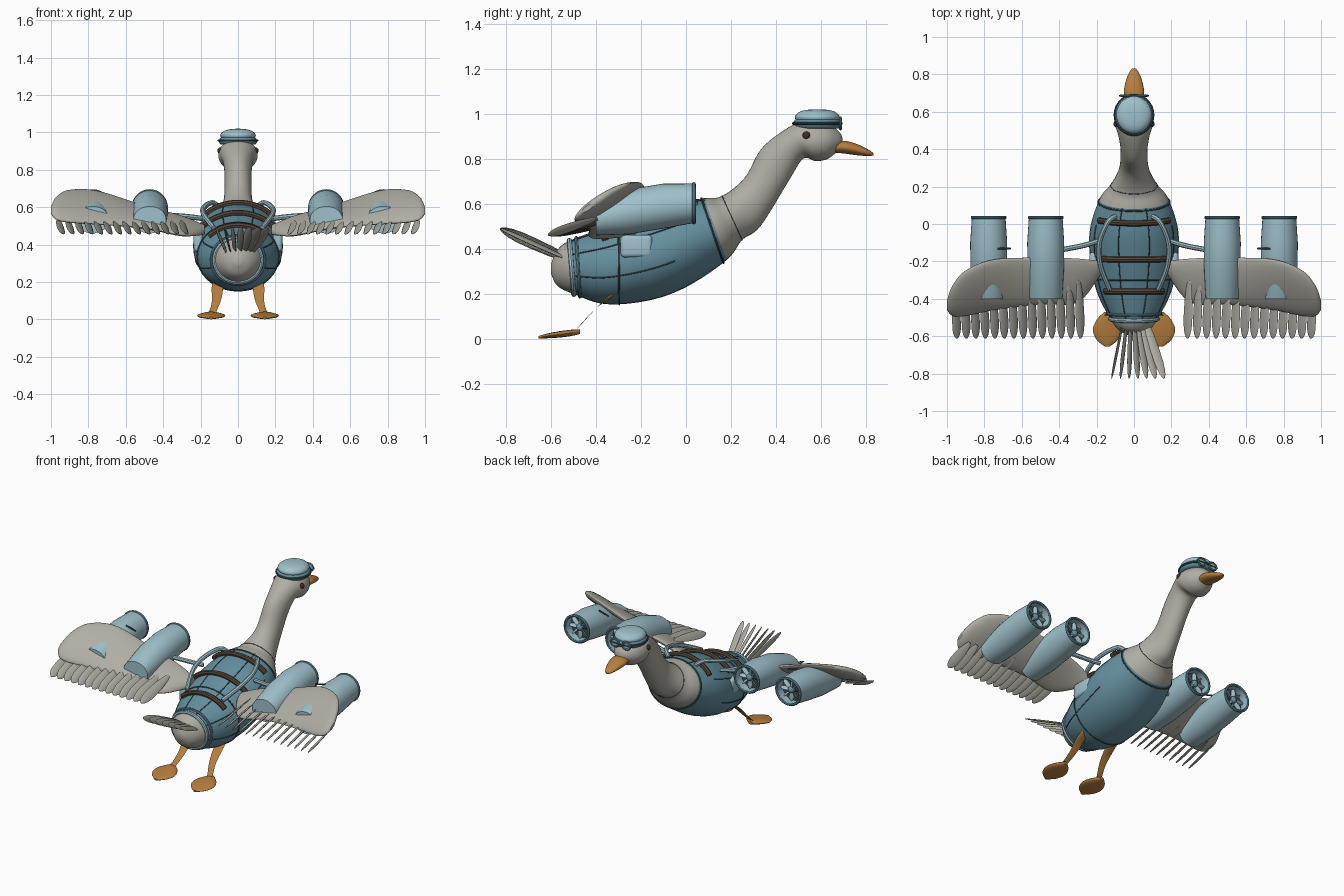
import bpy, bmesh, math
from mathutils import Vector as V

cube = bpy.data.objects.get("Cube")
if cube:
    bpy.data.objects.remove(cube, do_unlink=True)


def material(name, r, g, b):
    m = bpy.data.materials.new(name)
    m.use_nodes = True
    m.diffuse_color = (r, g, b, 1)
    m.node_tree.nodes["Principled BSDF"].inputs["Base Color"].default_value = (r, g, b, 1)
    return m


GREY = material("feather grey", .43, .42, .37)
BLUE = material("vest blue", .13, .28, .35)
PALE = material("pale blue", .35, .53, .60)
ORANGE = material("beak orange", .47, .21, .05)
BROWN = material("strap brown", .09, .06, .04)
DARK = material("dark seam", .05, .08, .09)
EYE = material("eye brown", .06, .025, .015)


def finish(name, mesh, mat, angle=40):
    for p in mesh.polygons:
        p.use_smooth = True
    mesh.set_sharp_from_angle(angle=math.radians(angle))
    mesh.materials.clear()
    mesh.materials.append(mat)
    ob = bpy.data.objects.new(name, mesh)
    bpy.context.collection.objects.link(ob)
    return ob


def sample(pts, t):
    """Smooth interpolation through tuples of vectors."""
    n = len(pts) - 1
    i = min(int(t), n - 1)
    f = t - i
    a, b, c, d = (pts[max(0, min(n, k))] for k in (i - 1, i, i + 1, i + 2))
    return [q + (r - p) * f / 2 + (p - q * 2.5 + r * 2 - s / 2) * f ** 2
            + (q * 1.5 - p / 2 - r * 1.5 + s / 2) * f ** 3 for p, q, r, s in zip(a, b, c, d)]


def loft(name, rings, mat, seg=28, sub=4, start=0, end=None):
    """Skin elliptical rings, each (centre, half axis, half axis)."""
    end = len(rings) - 1 if end is None else end
    steps = (end - start) * sub
    bm = bmesh.new()
    loops = []
    for k in range(steps + 1):
        c, u, v = sample(rings, start + k / sub)
        angles = [2 * math.pi * j / seg for j in range(seg)]
        loops.append([bm.verts.new(c + u * math.cos(a) + v * math.sin(a)) for a in angles])
    for a, b in zip(loops, loops[1:]):
        for j in range(seg):
            bm.faces.new((a[j], a[j - 1], b[j - 1], b[j]))
    bm.faces.new(loops[0])
    bm.faces.new(loops[-1])
    bmesh.ops.recalc_face_normals(bm, faces=bm.faces)
    mesh = bpy.data.meshes.new(name)
    bm.to_mesh(mesh)
    bm.free()
    return finish(name, mesh, mat)


def tube(name, pts, r, mat, closed=False):
    cu = bpy.data.curves.new(name, 'CURVE')
    cu.dimensions = '3D'
    cu.bevel_depth = r
    cu.bevel_resolution = 2
    cu.use_fill_caps = True
    sp = cu.splines.new('POLY')
    sp.points.add(len(pts) - 1)
    for p, q in zip(sp.points, pts):
        p.co = (*q, 1)
    sp.use_cyclic_u = closed
    tmp = bpy.data.objects.new(name, cu)
    mesh = bpy.data.meshes.new_from_object(tmp)
    bpy.data.objects.remove(tmp)
    return finish(name, mesh, mat)


def smooth_path(pts, n=16):
    pts = [(V(p),) for p in pts]
    return [sample(pts, k * (len(pts) - 1) / n)[0] for k in range(n + 1)]


def circle(c, rx, rz, n=28):
    return [V(c) + V((rx * math.cos(a), 0, rz * math.sin(a)))
            for a in (2 * math.pi * k / n for k in range(n))]


def blade(name, base, tip, width, roll, mat=GREY, thick=.006):
    """Thin pointed vane turned about its own length."""
    base, tip = V(base), V(tip)
    d = tip - base
    side = d.cross(V((0, 0, 1)) if abs(d.normalized().z) < .95 else V((0, 1, 0))).normalized()
    up = side.cross(d).normalized()
    u = side * math.cos(roll) + up * math.sin(roll)
    w = up * math.cos(roll) - side * math.sin(roll)
    rings = [(base + d * t, u * width * k, w * thick * max(k, .3))
             for t, k in ((0, .4), (.35, .9), (.75, 1), (.94, .6), (1, .15))]
    return loft(name, rings, mat, 8, 2)


def upright(y_top, z_top, y_bot, z_bot, w, x=0):
    top, bot = V((x, y_top, z_top)), V((x, y_bot, z_bot))
    return (top + bot) / 2, V((w, 0, 0)), (top - bot) / 2


# Body, neck and head share one run of sections
BODY = [upright(*s) for s in (
    (-.6, .33, -.6, .29, .02), (-.575, .39, -.57, .235, .075), (-.52, .435, -.5, .2, .125),
    (-.36, .495, -.36, .155, .2), (-.19, .56, -.17, .17, .235), (-.05, .605, 0, .23, .235),
    (.08, .625, .18, .35, .185), (.16, .635, .25, .44, .125), (.26, .715, .33, .5, .08),
    (.335, .845, .455, .7, .072), (.44, .93, .52, .8, .085), (.52, .965, .575, .79, .105),
    (.62, .96, .63, .8, .09), (.68, .92, .68, .84, .045), (.695, .89, .695, .86, .012))]
loft("rump", BODY, GREY, 36, 6, 0, 2)
loft("vest", BODY, BLUE, 36, 6, 2, 6)
loft("neck_and_head", BODY, GREY, 36, 6, 6)


def on_body(t, deg, scale=1.0):
    c, u, v = sample(BODY, t)
    a = math.radians(deg)
    return c + (u * math.sin(a) + v * math.cos(a)) * scale


# Vest trim, seams and straps
for t, r, mat in ((2.02, .012, PALE), (2.25, .008, BLUE), (3.35, .004, DARK), (5.9, .005, DARK)):
    tube("vest_ring", [on_body(t, k * 10, 1.005) for k in range(36)], r, mat, True)
tube("neck_seam", [on_body(7, k * 10) for k in range(36)], .002, DARK, True)
for s in (1, -1):
    for deg, end in ((20, 6), (62, 5.2), (108, 4.8)):
        tube("long_seam", [on_body(2.1 + (end - 2.1) * k / 20, s * deg) for k in range(21)], .003, DARK)
for t, half in ((3, 48), (4, 52), (5.4, 55)):
    tube("back_strap", [on_body(t, half * k / 10, 1.05) for k in range(-10, 11)], .016, BROWN)

# Tail fan
for k in range(7):
    f = k / 6
    blade("tail_feather", (-.05 + .1 * f, -.48, .335), (-.12 + .28 * f, -.825, .49),
          .026, math.radians(80 - 55 * f))

# Beak
loft("beak", [(V((0, y, z)), V((w, 0, 0)), V((0, .1 * h, h))) for y, z, w, h in (
    (.64, .85, .04, .022), (.7, .852, .054, .028), (.76, .84, .045, .024),
    (.81, .826, .026, .014), (.832, .82, .008, .005))], ORANGE)


# Cap and goggles
def cap_part(name, mat, stations):
    loft(name, [(V((0, .583, z)), V((rx, 0, 0)), V((0, ry, 0))) for z, rx, ry in stations], mat, 32, 3)


cap_part("cap_band", BLUE, ((.935, .09, .095), (.945, .1, .105), (.965, .1, .105), (.975, .09, .095)))
cap_part("cap_crown", PALE, ((.965, .085, .09), (.985, .095, .1), (1.005, .08, .085),
                             (1.016, .05, .055), (1.02, .01, .01)))
tube("goggle_strap", [V((.103 * math.cos(a), .583 + .107 * math.sin(a), .957))
                      for a in (k * math.pi / 16 for k in range(32))], .006, DARK, True)
tube("goggle_bar", [(-.08, .686, .957), (.08, .686, .957)], .005, DARK)


def ball(name, c, r, mat):
    c = V(c)
    loft(name, [(c + V((0, 0, -r * math.cos(a))), V((r * math.sin(a) + .0005, 0, 0)),
                 V((0, r * math.sin(a) + .0005, 0))) for a in (k * math.pi / 8 for k in range(9))],
         mat, 16, 1)


# Wing, engine and leg shapes
WING = ((.18, -.2, .5, -.27, .46, .02), (.3, -.185, .55, -.42, .45, .025),
        (.5, -.18, .605, -.43, .49, .028), (.75, -.19, .685, -.46, .51, .028),
        (.9, -.25, .69, -.49, .52, .03), (.97, -.33, .655, -.49, .535, .024),
        (1, -.41, .6, -.46, .565, .01))
ENGINE = ((-.4, .605, -.4, .46, .088), (-.25, .665, -.25, .465, .097), (-.1, .69, -.1, .49, .099),
          (.035, .69, .035, .515, .09), (.035, .68, .035, .525, .078), (-.02, .68, -.02, .525, .078))

for s, side in ((1, "left"), (-1, "right")):
    rings = []
    for x, yl, zl, yt, zt, th in WING:
        lead, trail = V((s * x, yl, zl)), V((s * x, yt, zt))
        half = (lead - trail) / 2
        rings.append(((lead + trail) / 2, half, V((0, -half.z, half.y)).normalized() * th))
    loft(side + "_wing", rings, GREY, 32, 5)
    # Flight feathers along the trailing edge
    for k in range(14):
        f = k / 13
        x = .285 + .66 * f
        blade(side + "_flight_feather", (s * (x + .01), -.3 - .1 * f, .525 + .01 * f),
              (s * x, -.612, .462), .03, -s * math.radians(40))

    # Two engines, each with a lip, fan and hub
    for x in (.472, .777):
        x *= s
        loft(side + "_engine", [upright(*r, x) for r in ENGINE], PALE, 32, 1)
        tube(side + "_engine_lip", circle((x, .035, .6025), .087, .085), .009, BLUE, True)
        loft(side + "_fan_back", [upright(y, .678, y, .527, .076, x) for y in (-.019, -.013)], DARK, 28, 1)
        for k in range(8):
            a = k * math.pi / 4
            blade(side + "_fan_blade", (x, .002, .6025),
                  (x + .077 * math.cos(a), .002, .6025 + .075 * math.sin(a)), .014, .5, PALE, .003)
        ball(side + "_fan_hub", (x, .002, .6025), .022, BLUE)
    tube(side + "_engine_peg", [(s * .66, -.13, .655), (s * .73, -.13, .675)], .005, DARK)

    # Pipes on the back and to the inner engine
    tube(side + "_back_pipe", smooth_path([(s * .1, .04, .6), (s * .14, .01, .625), (s * .185, -.1, .595),
                                           (s * .18, -.22, .555), (s * .13, -.35, .49)]), .014, PALE)
    tube(side + "_engine_pipe", smooth_path([(s * .19, -.09, .54), (s * .27, -.115, .55),
                                             (s * .4, -.14, .56)]), .014, PALE)

    # Side pocket
    mesh = bpy.data.meshes.new(side + "_pocket")
    bm = bmesh.new()
    bmesh.ops.create_cube(bm, size=1)
    bmesh.ops.scale(bm, verts=bm.verts, vec=(.05, .14, .1))
    bmesh.ops.translate(bm, verts=bm.verts, vec=(s * .212, -.22, .412))
    bmesh.ops.bevel(bm, geom=bm.edges[:], offset=.018, segments=3, affect='EDGES', profile=.5)
    bm.to_mesh(mesh)
    bm.free()
    finish(side + "_pocket", mesh, PALE)

    # Eye and goggle lens
    ball(side + "_eye", (s * .092, .535, .903), .018, EYE)
    tube(side + "_goggle_rim", circle((s * .042, .686, .957), .028, .024, 20), .007, BLUE, True)
    loft(side + "_goggle_lens", [upright(y, .979, y, .935, .026, s * .042) for y in (.68, .688)], PALE, 20, 1)

    # Leg and webbed foot
    leg = [(V((s * x, y, z)), V((r, 0, 0)), V((0, r * .75, r * .75))) for x, y, z, r in (
        (.105, -.3, .21, .03), (.11, -.37, .165, .031), (.115, -.43, .105, .024),
        (.13, -.475, .055, .019), (.14, -.5, .03, .022))]
    loft(side + "_leg", leg, ORANGE, 16)
    foot = [(V((s * .143, y, z)), V((w, 0, 0)), V((0, 0, h))) for y, z, w, h in (
        (-.47, .032, .015, .01), (-.51, .027, .055, .014), (-.565, .02, .077, .014),
        (-.62, .013, .056, .01), (-.655, .007, .012, .006))]
    loft(side + "_foot", foot, ORANGE, 20)
